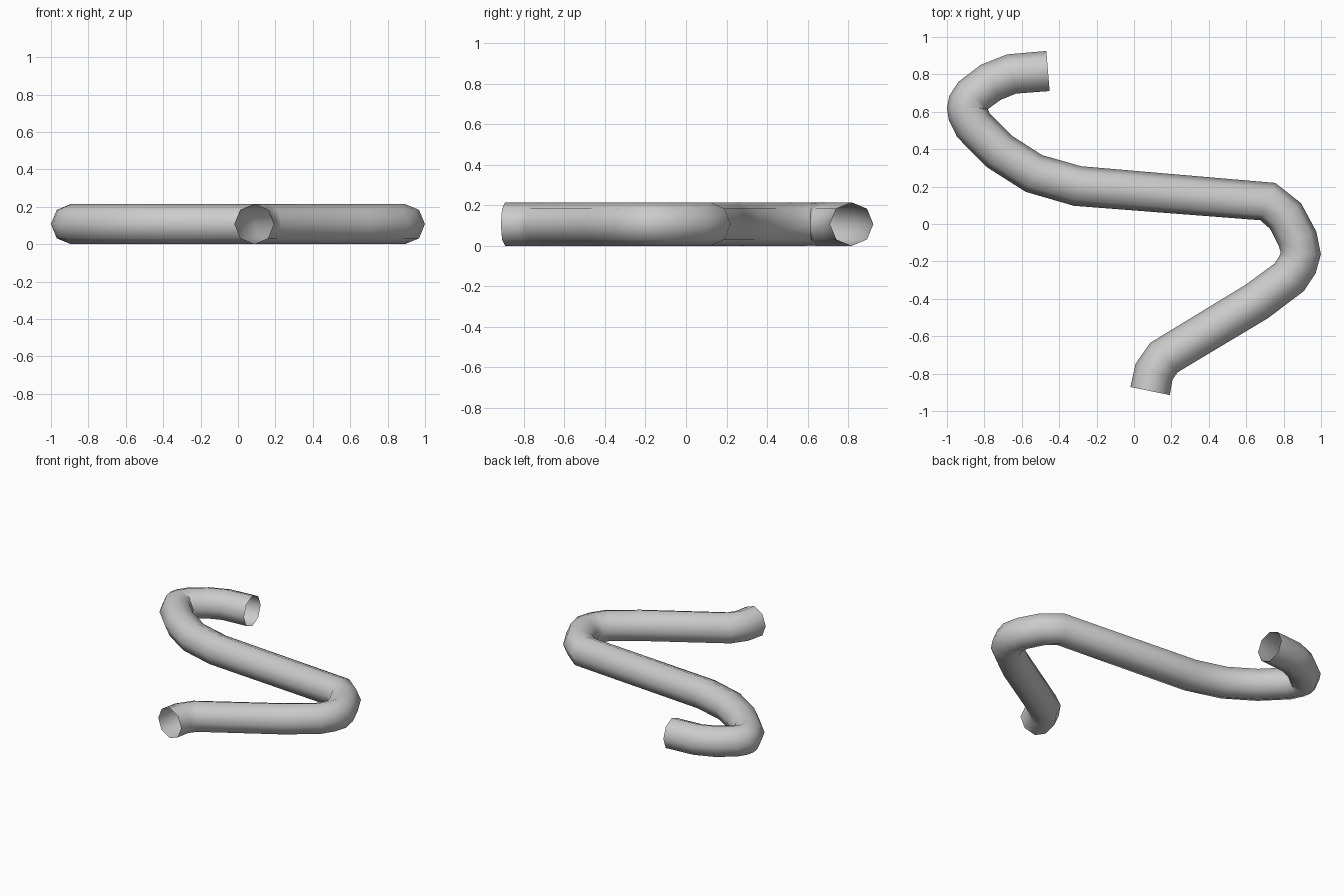
import bpy

cube = bpy.data.objects.get("Cube")
if cube:
    bpy.data.objects.remove(cube, do_unlink=True)

RADIUS = 0.1075

# Centreline of the bent pipe, from the back end to the front end
path = [
    (-0.46, 0.818), (-0.655, 0.802), (-0.767, 0.757), (-0.86, 0.687),
    (-0.888, 0.645), (-0.893, 0.62), (-0.888, 0.59), (-0.858, 0.527),
    (-0.72, 0.388), (-0.535, 0.27), (-0.302, 0.203),
    (0.715, 0.12), (0.81, 0.043), (0.874, -0.078), (0.892, -0.158),
    (0.874, -0.217), (0.83, -0.285), (0.655, -0.415),
    (0.16, -0.714), (0.107, -0.79), (0.086, -0.893),
]

# Open eight-sided tube swept along the path
curve = bpy.data.curves.new("bent_pipe", "CURVE")
curve.dimensions = "3D"
curve.twist_mode = "Z_UP"
curve.bevel_depth = RADIUS
curve.bevel_resolution = 2
curve.use_fill_caps = False
spline = curve.splines.new("POLY")
spline.points.add(len(path) - 1)
for point, (x, y) in zip(spline.points, path):
    point.co = (x, y, RADIUS, 1)

pipe = bpy.data.objects.new("bent_pipe", curve)
bpy.context.collection.objects.link(pipe)
bpy.ops.object.select_all(action="DESELECT")
pipe.select_set(True)
bpy.context.view_layer.objects.active = pipe
bpy.ops.object.convert(target="MESH")
pipe = bpy.context.object
bpy.ops.object.shade_smooth()

# Plain light grey
grey = bpy.data.materials.new("light_grey")
grey.use_nodes = True
colour = (0.6, 0.6, 0.6, 1)
grey.diffuse_color = colour
grey.node_tree.nodes["Principled BSDF"].inputs["Base Color"].default_value = colour
pipe.data.materials.clear()
pipe.data.materials.append(grey)
